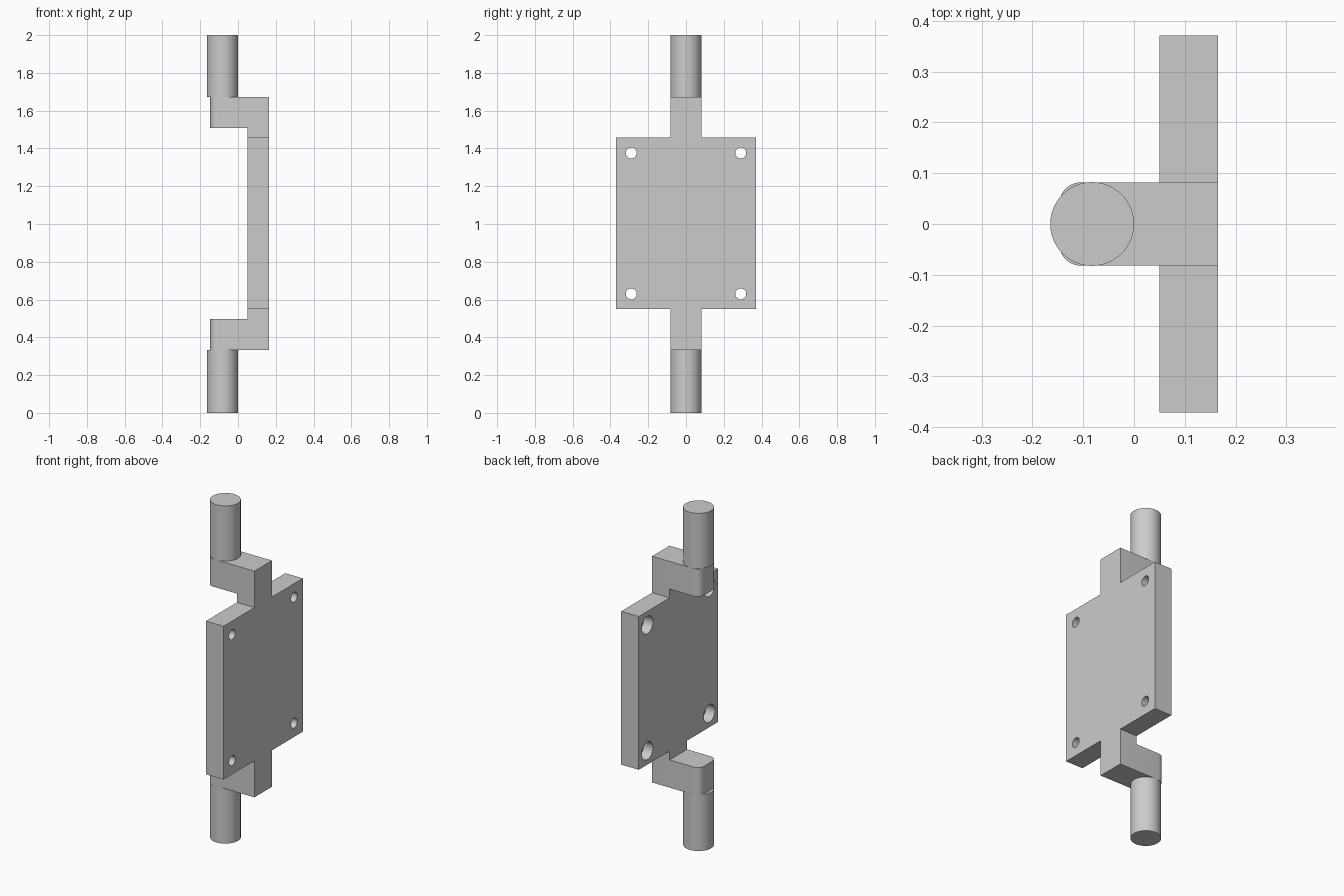
import bpy, bmesh, math
from mathutils import Matrix, Vector

cube = bpy.data.objects.get("Cube")
if cube:
    bpy.data.objects.remove(cube, do_unlink=True)

# Main dimensions
MID = 1.003                     # mid height of the bracket
BACK, FACE = 0.05, 0.165        # plate thickness along x
HALF_ARM = 0.082
PIN_X, PIN_R = -0.0825, 0.0825

steel = bpy.data.materials.new("plain grey")
steel.use_nodes = True
grey = (0.6, 0.6, 0.6, 1)
steel.diffuse_color = grey
steel.node_tree.nodes["Principled BSDF"].inputs["Base Color"].default_value = grey


def add_object(name, bm):
    bmesh.ops.recalc_face_normals(bm, faces=bm.faces[:])
    mesh = bpy.data.meshes.new(name)
    bm.to_mesh(mesh)
    bm.free()
    mesh.materials.append(steel)
    ob = bpy.data.objects.new(name, mesh)
    bpy.context.collection.objects.link(ob)
    return ob


def cylinder(name, start, end, radius, sides):
    start, end = Vector(start), Vector(end)
    axis = end - start
    turn = axis.to_track_quat('Z', 'Y').to_matrix().to_4x4()
    bm = bmesh.new()
    bmesh.ops.create_cone(bm, cap_ends=True, segments=sides, radius1=radius,
                          radius2=radius, depth=axis.length,
                          matrix=Matrix.Translation((start + end) / 2) @ turn)
    return add_object(name, bm)


def smooth(ob):
    bpy.ops.object.select_all(action='DESELECT')
    bpy.context.view_layer.objects.active = ob
    ob.select_set(True)
    bpy.ops.object.shade_smooth_by_angle(angle=math.radians(30))


def combine(target, tool, operation):
    mod = target.modifiers.new(operation.title(), 'BOOLEAN')
    mod.operation, mod.object, mod.solver = operation, tool, 'EXACT'
    bpy.context.view_layer.objects.active = target
    bpy.ops.object.modifier_apply(modifier=mod.name)
    bpy.data.objects.remove(tool, do_unlink=True)


# C-shaped bracket: side profile mirrored about mid height, extruded along y
upper = [(BACK, 0.506), (-0.147, 0.506), (-0.147, 0.67), (FACE, 0.67)]
profile = [(x, MID + h) for x, h in upper] + [(x, MID - h) for x, h in reversed(upper)]
bm = bmesh.new()
face = bm.faces.new([bm.verts.new((x, -HALF_ARM, z)) for x, z in profile])
grown = bmesh.ops.extrude_face_region(bm, geom=[face])["geom"]
bmesh.ops.translate(bm, vec=(0, 2 * HALF_ARM, 0),
                    verts=[g for g in grown if isinstance(g, bmesh.types.BMVert)])
# Rounded upright corners at the arm ends
ends = [e for e in bm.edges if all(v.co.x < -0.1 for v in e.verts)
        and abs(e.verts[0].co.y - e.verts[1].co.y) < 0.001
        and abs(e.verts[0].co.z - e.verts[1].co.z) < 0.3]
bmesh.ops.bevel(bm, geom=ends, offset=0.042, segments=8, profile=0.5, affect='EDGES')
bracket = add_object("mounting_bracket", bm)

# Flat plate joined to the bracket
bm = bmesh.new()
bmesh.ops.create_cube(bm, size=1)
bmesh.ops.scale(bm, vec=(FACE - BACK, 0.742, 0.908), verts=bm.verts)
bmesh.ops.translate(bm, vec=((FACE + BACK) / 2, 0, MID), verts=bm.verts)
combine(bracket, add_object("plate", bm), 'UNION')

# Counterbored screw holes in the four corners
for y in (-0.29, 0.29):
    for z in (MID - 0.373, MID + 0.373):
        for radius, x0, x1 in ((0.029, 0, 0.2), (0.052, 0, BACK + 0.06)):
            cutter = cylinder("hole_cutter", (x0, y, z), (x1, y, z), radius, 32)
            cutter.hide_render = True
            combine(bracket, cutter, 'DIFFERENCE')
smooth(bracket)

# Round pins above and below
for name, z0, z1 in (("lower_pin", 0, MID - 0.67), ("upper_pin", MID + 0.67, 2)):
    smooth(cylinder(name, (PIN_X, 0, z0), (PIN_X, 0, z1), PIN_R, 64))
